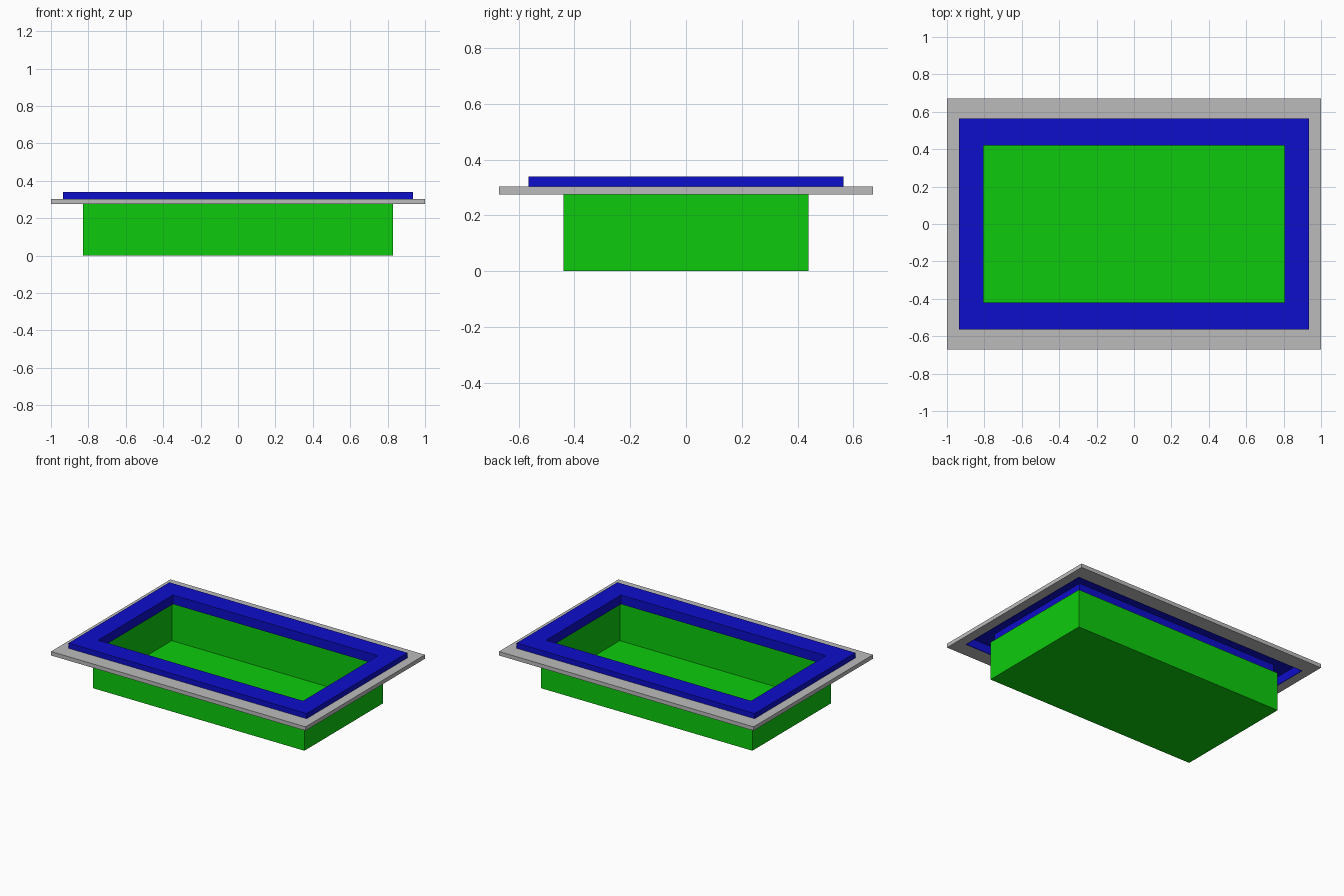
import bpy
import bmesh

cube = bpy.data.objects.get("Cube")
if cube:
    bpy.data.objects.remove(cube, do_unlink=True)


def make_material(name, color):
    mat = bpy.data.materials.new(name)
    mat.use_nodes = True
    mat.diffuse_color = color
    mat.node_tree.nodes["Principled BSDF"].inputs["Base Color"].default_value = color
    return mat


def rect_sweep(name, profile, mat, closed):
    """Join rectangles given as (half width, half depth, height).
    A closed profile makes a frame; an open one gets capped ends."""
    bm = bmesh.new()
    loops = [[bm.verts.new((sx * w, sy * d, z))
              for sx, sy in ((-1, -1), (1, -1), (1, 1), (-1, 1))]
             for w, d, z in profile]
    pairs = list(zip(loops, loops[1:]))
    if closed:
        pairs.append((loops[-1], loops[0]))
    else:
        bm.faces.new(loops[0])
        bm.faces.new(loops[-1])
    for a, b in pairs:
        for i in range(4):
            j = (i + 1) % 4
            bm.faces.new((a[i], a[j], b[j], b[i]))
    bmesh.ops.recalc_face_normals(bm, faces=bm.faces)
    mesh = bpy.data.meshes.new(name)
    bm.to_mesh(mesh)
    bm.free()
    mesh.materials.append(mat)
    obj = bpy.data.objects.new(name, mesh)
    bpy.context.collection.objects.link(obj)
    return obj


green = make_material("bright green", (0.004, 0.6, 0.004, 1))
blue = make_material("deep blue", (0.004, 0.004, 0.6, 1))
grey = make_material("light grey", (0.5, 0.5, 0.5, 1))

T = 0.005                       # sheet thickness
LOW, MID, TOP = 0.275, 0.303, 0.34

# Open thin-walled basin
bw, bd = 0.83, 0.44
rect_sweep("basin", [(bw, bd, 0), (bw, bd, LOW),
                     (bw - T, bd - T, LOW), (bw - T, bd - T, T)], green, False)

# Flat outer flange
ow, od = 0.935, 0.565
rect_sweep("outer_flange", [(1, 0.67, LOW), (1, 0.67, MID),
                            (ow, od, MID), (ow, od, LOW)], grey, True)

# Raised rim: a folded channel, open underneath
iw, id_ = 0.805, 0.42
rect_sweep("raised_rim", [(ow, od, LOW), (ow, od, TOP),
                          (iw, id_, TOP), (iw, id_, LOW),
                          (iw + T, id_ + T, LOW), (iw + T, id_ + T, TOP - T),
                          (ow - T, od - T, TOP - T), (ow - T, od - T, LOW)], blue, True)
